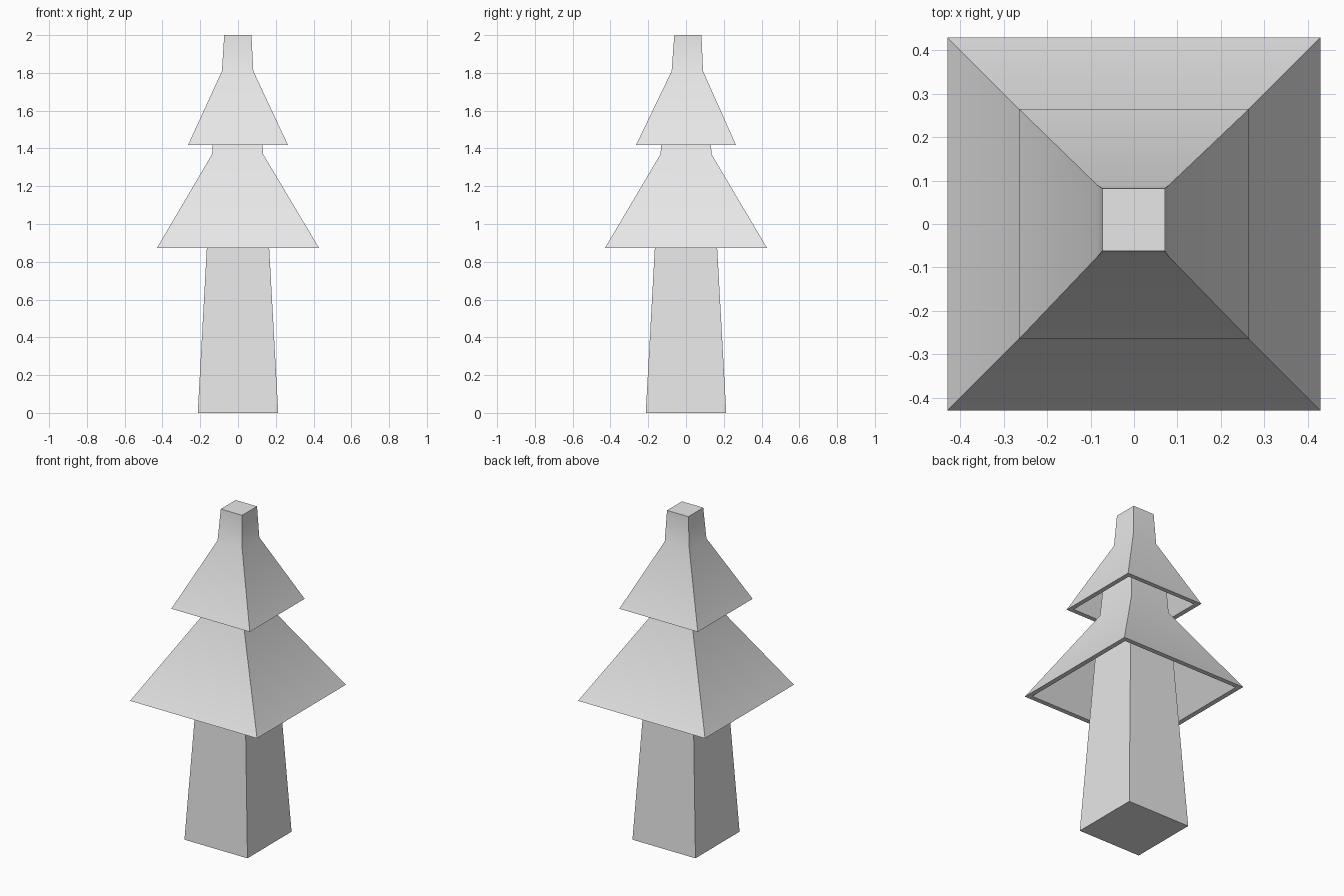
import bpy
import bmesh

cube = bpy.data.objects.get("Cube")
if cube:
    bpy.data.objects.remove(cube, do_unlink=True)

grey = bpy.data.materials.new("light_grey")
grey.use_nodes = True
colour = (0.8, 0.8, 0.8, 1.0)
grey.diffuse_color = colour
grey.node_tree.nodes["Principled BSDF"].inputs["Base Color"].default_value = colour


def square_loft(name, profile):
    """Loft square rings along (half width, height, x shift, y shift) and cap both ends."""
    bm = bmesh.new()
    corners = [(-1, -1), (1, -1), (1, 1), (-1, 1)]
    rings = [[bm.verts.new((sx * half + dx, sy * half + dy, z)) for sx, sy in corners]
             for half, z, dx, dy in profile]
    for low, high in zip(rings, rings[1:]):
        for i in range(4):
            j = (i + 1) % 4
            bm.faces.new((low[i], low[j], high[j], high[i]))
    bm.faces.new(rings[0][::-1])
    bm.faces.new(rings[-1])
    bmesh.ops.recalc_face_normals(bm, faces=bm.faces)
    mesh = bpy.data.meshes.new(name)
    bm.to_mesh(mesh)
    bm.free()
    mesh.materials.append(grey)
    obj = bpy.data.objects.new(name, mesh)
    bpy.context.collection.objects.link(obj)
    # Smooth along the flared slopes, crisp at the corners and rims
    bpy.ops.object.select_all(action="DESELECT")
    obj.select_set(True)
    bpy.context.view_layer.objects.active = obj
    bpy.ops.object.shade_smooth_by_angle(angle=0.5236)
    return obj


# One continuous skin: trunk, hollow lower skirt, neck, hollow upper skirt, tip
square_loft("tiered_tree", [
    (0.213, 0.0, 0, 0),            # trunk base
    (0.141, 1.31, 0, 0),           # trunk meets inside of lower skirt
    (0.40, 0.873, 0, 0),           # lower skirt inner rim
    (0.429, 0.873, 0, 0),          # lower skirt outer rim
    (0.135, 1.37, -0.002, 0),      # lower neck
    (0.115, 1.68, -0.002, 0.004),  # neck meets inside of upper skirt
    (0.237, 1.417, 0, 0),          # upper skirt inner rim
    (0.265, 1.417, 0, 0),          # upper skirt outer rim
    (0.083, 1.81, -0.002, 0.007),  # upper neck
    (0.072, 2.0, -0.001, 0.01),    # flat tip
])
